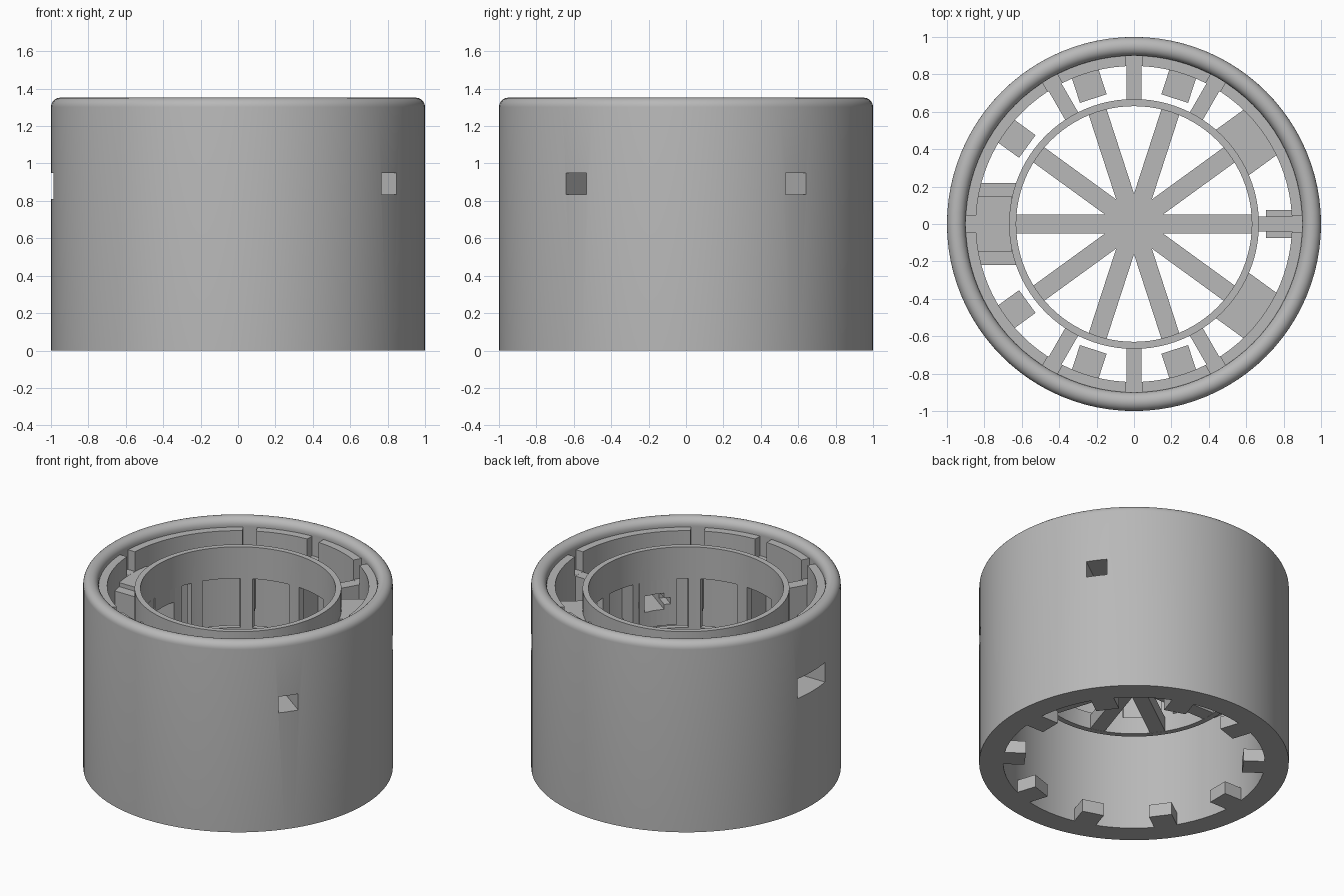
import bpy, bmesh, math
from mathutils import Matrix, Vector

if "Cube" in bpy.data.objects:
    bpy.data.objects.remove(bpy.data.objects["Cube"])

SEG = 96
grey = bpy.data.materials.new("plain grey")
grey.diffuse_color = (0.48, 0.48, 0.48, 1)
grey.use_nodes = True
grey.node_tree.nodes["Principled BSDF"].inputs["Base Color"].default_value = grey.diffuse_color


def finish(bm, name):
    bmesh.ops.recalc_face_normals(bm, faces=bm.faces)
    me = bpy.data.meshes.new(name)
    bm.to_mesh(me)
    bm.free()
    me.materials.append(grey)
    ob = bpy.data.objects.new(name, me)
    bpy.context.collection.objects.link(ob)
    return ob


def ring(name, profile):
    """Revolve a closed (radius, height) profile around z."""
    bm = bmesh.new()
    rows = []
    for i in range(SEG):
        a = 2 * math.pi * i / SEG
        rows.append([bm.verts.new((r * math.cos(a), r * math.sin(a), z)) for r, z in profile])
    n = len(profile)
    for i in range(SEG):
        p, q = rows[i], rows[(i + 1) % SEG]
        for j in range(n):
            k = (j + 1) % n
            bm.faces.new((p[j], q[j], q[k], p[k]))
    return finish(bm, name)


def boxes(name, items):
    """Radial boxes: (angle, r0, r1, width, z0, z1)."""
    bm = bmesh.new()
    for ang, r0, r1, w, z0, z1 in items:
        m = (Matrix.Rotation(math.radians(ang), 4, 'Z')
             @ Matrix.Translation(((r0 + r1) / 2, 0, (z0 + z1) / 2))
             @ Matrix.Diagonal((r1 - r0, w, z1 - z0, 1)))
        bmesh.ops.create_cube(bm, size=1, matrix=m)
    return finish(bm, name)


def cut(ob, cutter):
    """Subtract a cutter, then remove it."""
    mod = ob.modifiers.new("cut", 'BOOLEAN')
    mod.operation, mod.solver, mod.object = 'DIFFERENCE', 'EXACT', cutter
    dg = bpy.context.evaluated_depsgraph_get()
    me = bpy.data.meshes.new_from_object(ob.evaluated_get(dg))
    ob.modifiers.clear()
    ob.data = me
    bpy.data.objects.remove(cutter)


def smooth(ob):
    bpy.ops.object.select_all(action='DESELECT')
    ob.select_set(True)
    bpy.context.view_layer.objects.active = ob
    bpy.ops.object.shade_smooth_by_angle(angle=math.radians(30))


RIBS = (0, 60, 90, 120, 240, 270, 300)
SIDES = (36, -36)

# outer wall with a half-round lip and an inner ledge
lip = [(0.95 + 0.05 * math.cos(t), 1.302 + 0.05 * math.sin(t))
       for t in (math.pi * i / 12 for i in range(13))]
wall = ring("outer_wall", [(0.845, 0), (1, 0)] + lip + [(0.9, 1.29), (0.845, 1.29)])

# ledge slots above the ribs
cut(wall, boxes("slot_cutter", [(a, 0.8, 0.9, 0.09, 1.15, 1.295) for a in RIBS + (180,)]))


def side_ports():
    return boxes("port_cutter", [(a, 0.5, 1.1, 0.136, 0.835, 0.95) for a in SIDES])


def rear_port():
    return boxes("rear_port_cutter", [(180, 0.5, 1.1, 0.31, 0.81, 0.95)])


cut(wall, side_ports())
cut(wall, rear_port())
smooth(wall)

# teeth around the bottom opening
boxes("bottom_teeth", [(36 * i, 0.705, 0.86, 0.15, 0, 0.09) for i in range(10)])

# inner tube with tall openings
tube = ring("inner_tube", [(0.63, 0.58), (0.668, 0.58), (0.668, 1.275), (0.63, 1.275)])
cut(tube, boxes("opening_cutter", [(15 + 30 * i, 0.56, 0.75, 0.25, 0.7, 1.05) for i in range(12)]))
cut(tube, side_ports())
cut(tube, rear_port())
smooth(tube)

# ribs holding the tube
boxes("ribs", [(a, 0.65, 0.9, 0.08, 0.75, 1.149) for a in RIBS])

# port blocks between tube and wall, rounded to the tube's bore
bore = [(0.3, 0.4), (0.634, 0.4), (0.634, 1.3), (0.3, 1.3)]
side = boxes("side_port_blocks", [(a, 0.58, 0.87, 0.3, 0.72, 1.12) for a in SIDES])
cut(side, ring("bore_cutter", bore))
cut(side, side_ports())
cut(side, boxes("cross_cutter", [(a, 0.5, 0.73, 0.22, 0.87, 0.915) for a in SIDES]))

rear = boxes("rear_port_block", [(180, 0.56, 0.87, 0.44, 0.72, 1.12)])
cut(rear, ring("bore_cutter", bore))
cut(rear, rear_port())
boxes("rear_port_cap", [(180, 0.655, 0.898, 0.3, 1.1, 1.149)])

# ten-spoke star at the foot of the tube
bm = bmesh.new()
pts = []
for i in range(10):
    rot = Matrix.Rotation(math.radians(36 * i), 3, 'Z')
    pts += [rot @ Vector((0.645, -0.05, 0.581)), rot @ Vector((0.645, 0.05, 0.581))]
    mid = Matrix.Rotation(math.radians(36 * i + 18), 3, 'Z')
    pts.append(mid @ Vector((0.05 / math.sin(math.radians(18)), 0, 0.581)))
face = bm.faces.new([bm.verts.new(p) for p in pts])
ext = bmesh.ops.extrude_face_region(bm, geom=[face])
bmesh.ops.translate(bm, vec=(0, 0, 0.1), verts=[v for v in ext["geom"] if isinstance(v, bmesh.types.BMVert)])
finish(bm, "spokes")
